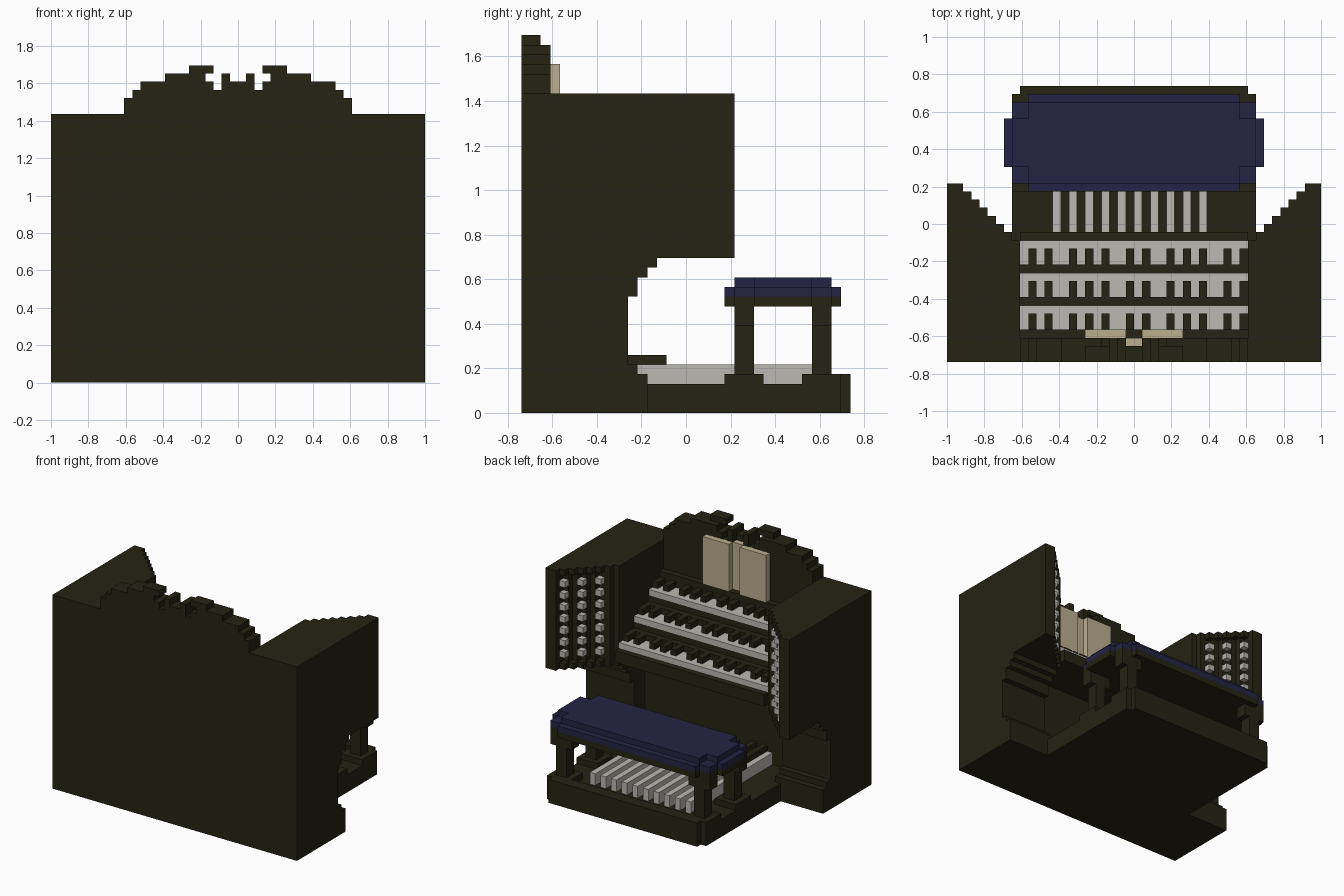
import bpy, bmesh
from mathutils import Vector

if "Cube" in bpy.data.objects:
    bpy.data.objects.remove(bpy.data.objects["Cube"])

V = 2 / 46                                   # block size
ORIGIN = Vector((-1, -17 * V, 0))


def material(name, rgb):
    m = bpy.data.materials.new(name)
    m.diffuse_color = (*rgb, 1)
    m.use_nodes = True
    m.node_tree.nodes["Principled BSDF"].inputs["Base Color"].default_value = m.diffuse_color
    return m


WOOD = material("dark_wood", (0.018, 0.017, 0.006))
IVORY = material("ivory", (0.50, 0.48, 0.44))
CUSHION = material("navy_cushion", (0.017, 0.017, 0.056))
PAPER = material("paper", (0.50, 0.43, 0.28))


def part(name, mat, boxes):
    """Join boxes given in block units (x0, x1, y0, y1, z0, z1)."""
    bm = bmesh.new()
    for x0, x1, y0, y1, z0, z1 in boxes:
        vs = bmesh.ops.create_cube(bm, size=1)["verts"]
        lo, hi = Vector((x0, y0, z0)), Vector((x1, y1, z1))
        for v in vs:
            v.co = ORIGIN + V * ((lo + hi) / 2 + v.co * (hi - lo))
    me = bpy.data.meshes.new(name)
    bm.to_mesh(me)
    bm.free()
    me.materials.append(mat)
    ob = bpy.data.objects.new(name, me)
    bpy.context.collection.objects.link(ob)
    return ob


def both(boxes):
    """Add the left-right mirror of every box."""
    return boxes + [(46 - b[1], 46 - b[0], *b[2:]) for b in boxes]


# side cabinets: stepped front, recessed stop panel, stepped underside
stairs = [(0, 2, 22)] + [(i, i + 1, 23 - i) for i in range(2, 8)] + [(8, 9, 15)]
wing = []
for x0, x1, y in stairs:
    if 2 <= x0 < 7:
        wing += [(x0, x1, 0, y, 16, 17), (x0, x1, 0, y - 1, 17, 32),
                 (x0, x1, 0, y, 32, 33)]
    else:
        wing.append((x0, x1, 0, y, 16, 33))
for y, z0, z1 in [(13, 0, 4), (12, 4, 5), (11, 5, 12), (12, 12, 14),
                  (13, 14, 15), (14, 15, 16)]:
    wing.append((0, 9, 0, y, z0, z1))
part("side_cabinets", WOOD, both(wing))

# stop knobs
part("stop_knobs", IVORY, both(
    [(i, i + 1, 22 - i, 23 - i, z, z + 1)
     for i in (2, 4, 6) for z in range(18, 31, 2)]))

# back panel, knee panel and stepped key desk
part("center_case", WOOD, [
    (9, 37, 0, 2, 0, 33), (9, 22, 0, 3, 28, 33), (24, 37, 0, 3, 28, 33),
    (9, 37, 0, 8, 0, 17), (9, 37, 0, 16, 17, 19), (9, 37, 0, 12, 19, 21),
    (9, 37, 0, 11, 21, 22), (9, 37, 0, 8, 22, 24), (9, 37, 0, 7, 24, 25),
    (9, 37, 0, 4, 25, 28)])

# three keyboards
sharps = (10, 12, 15, 17, 19, 22, 24, 27, 29, 31, 34, 36)
for n, (y, z) in enumerate([(4, 25), (8, 22), (12, 19)]):
    part(f"keyboard_{n + 1}", IVORY, [(9, 37, y, y + 3, z, z + 1)])
    part(f"keyboard_sharps_{n + 1}", WOOD,
         [(i, i + 1, y, y + 2, z + 1, z + 2) for i in sharps])

# carved crest, built column by column
heights = [35, 36, 37, 37, 37, 38, 38, 38, 39, 39, 37, 36, 38, 37]
crest = []
for i, h in enumerate(heights, 9):
    depth = 2 if i == 22 else 3
    crest.append((i, i + 1, 0, depth, 33, min(h, 38)))
crest.append((17, 20, 0, 2, 38, 39))
part("crest", WOOD, both(crest))

# open music book
part("music_book", PAPER, both([(17, 22, 3, 4, 28, 36), (22, 23, 2, 3, 28, 36)]))

# pedal base with raised rear rim
part("pedal_base", WOOD, [(8, 38, 0, 33, 0, 3), (9, 37, 33, 34, 0, 4),
                          (8, 38, 32, 33, 3, 4)])
part("pedals", IVORY, [(i, i + 1, 8, 30, 3, 5) for i in range(13, 33, 2)])
part("pedal_sharps", WOOD, [(i, i + 1, 8, 15, 3, 6)
                            for i in (14, 16, 20, 22, 24, 28, 30)])

# bench legs with feet and top brackets
legs = []
for y in (22, 30):
    legs += [(9, 11, y, y + 2, 3, 11), (8, 12, y - 1, y + 3, 3, 4),
             (8, 12, y, y + 2, 9, 11)]
part("bench_legs", WOOD, both(legs))


def bench_layer(z0, z1):
    return [(8, 38, 22, 32, z0, z1), (10, 36, 21, 33, z0, z1),
            (7, 39, 24, 30, z0, z1)]


part("bench_frame", WOOD, bench_layer(11, 12))
part("bench_cushion", CUSHION, bench_layer(12, 13) +
     [(8, 38, 24, 30, 13, 14), (10, 36, 22, 32, 13, 14)])
